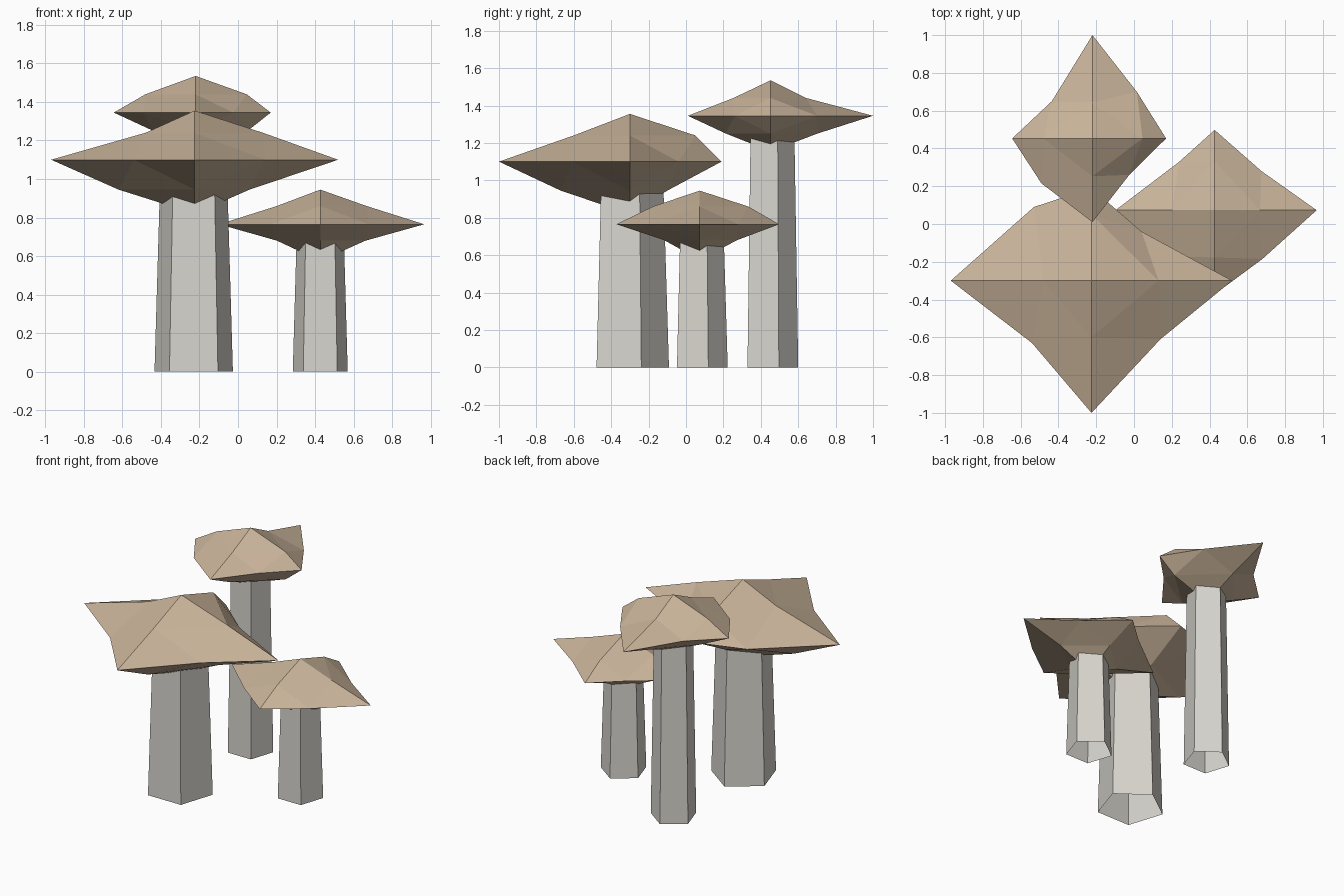
import bpy, bmesh
from math import sin, cos, radians

if "Cube" in bpy.data.objects:
    bpy.data.objects.remove(bpy.data.objects["Cube"])


def material(name, rgb):
    m = bpy.data.materials.new(name)
    m.diffuse_color = (*rgb, 1)
    m.use_nodes = True
    m.node_tree.nodes["Principled BSDF"].inputs["Base Color"].default_value = m.diffuse_color
    return m


CAP = material("cap_tan", (0.58, 0.45, 0.32))
STEM = material("stem_pale", (0.68, 0.66, 0.61))
DIRS = [(1, 0), (0, 1), (-1, 0), (0, -1)]  # right, back, left, front


def finish(bm, name, mat):
    me = bpy.data.meshes.new(name)
    bm.to_mesh(me)
    bm.free()
    me.materials.append(mat)
    bpy.context.collection.objects.link(bpy.data.objects.new(name, me))


def stem(name, x, y, top, r0, r1):
    """Tapered five-sided tube, open at the ends, one corner to the back."""
    bm = bmesh.new()
    rings = [[bm.verts.new((x + r * cos(radians(90 + 72 * i)),
                            y + r * sin(radians(90 + 72 * i)), z))
              for i in range(5)] for r, z in ((r0, 0), (r1, top))]
    for i in range(5):
        j = (i + 1) % 5
        bm.faces.new((rings[0][i], rings[0][j], rings[1][j], rings[1][i]))
    finish(bm, name, STEM)


def cap(name, x, y, heights, corners, upper, lower, diagonals):
    """Uneven octahedron, each face split in four.
    heights: bottom tip, lower mids, rim, upper mids, top tip."""
    zb, zl, zr, zu, zt = heights
    bm = bmesh.new()

    def ring(radii, z):
        return [bm.verts.new((x + r * dx, y + r * dy, z))
                for r, (dx, dy) in zip(radii, DIRS)]

    rim = ring(corners, zr)
    between = [bm.verts.new((px, py, zr)) for px, py in diagonals]
    for tip_z, radii, mid_z in ((zt, upper, zu), (zb, lower, zl)):
        tip = bm.verts.new((x, y, tip_z))
        mid = ring(radii, mid_z)
        for i in range(4):
            j = (i + 1) % 4
            for f in ((tip, mid[i], mid[j]), (mid[i], rim[i], between[i]),
                      (mid[j], between[i], rim[j]), (mid[i], between[i], mid[j])):
                bm.faces.new(f)
    bmesh.ops.recalc_face_normals(bm, faces=bm.faces)
    finish(bm, name, CAP)


# Stems
stem("wide_stem", -0.23, -0.305, 1.10, 0.214, 0.18)
stem("short_stem", 0.427, 0.073, 0.765, 0.15, 0.127)
stem("tall_stem", -0.22, 0.45, 1.345, 0.15, 0.128)

# Caps; radii run right, back, left, front; diagonals BR, BL, FL, FR
cap("wide_cap", -0.225, -0.30, (0.82, 0.945, 1.10, 1.24, 1.355),
    (0.745, 0.49, 0.745, 0.70), (0.355, 0.35, 0.255, 0.30),
    (0.285, 0.20, 0.395, 0.37),
    ((0.04, -0.04), (-0.53, 0.09), (-0.54, -0.63), (0.14, -0.61)))
cap("short_cap", 0.427, 0.073, (0.575, 0.68, 0.765, 0.86, 0.945),
    (0.54, 0.425, 0.525, 0.445), (0.24, 0.26, 0.225, 0.25),
    (0.235, 0.20, 0.225, 0.19),
    ((0.675, 0.28), (0.24, 0.33), (0.165, -0.17), (0.68, -0.185)))
cap("tall_cap", -0.22, 0.453, (1.155, 1.25, 1.345, 1.44, 1.535),
    (0.39, 0.547, 0.425, 0.443), (0.265, 0.19, 0.26, 0.20),
    (0.27, 0.25, 0.22, 0.24),
    ((0.015, 0.70), (-0.435, 0.65), (-0.49, 0.215), (-0.025, 0.26)))
